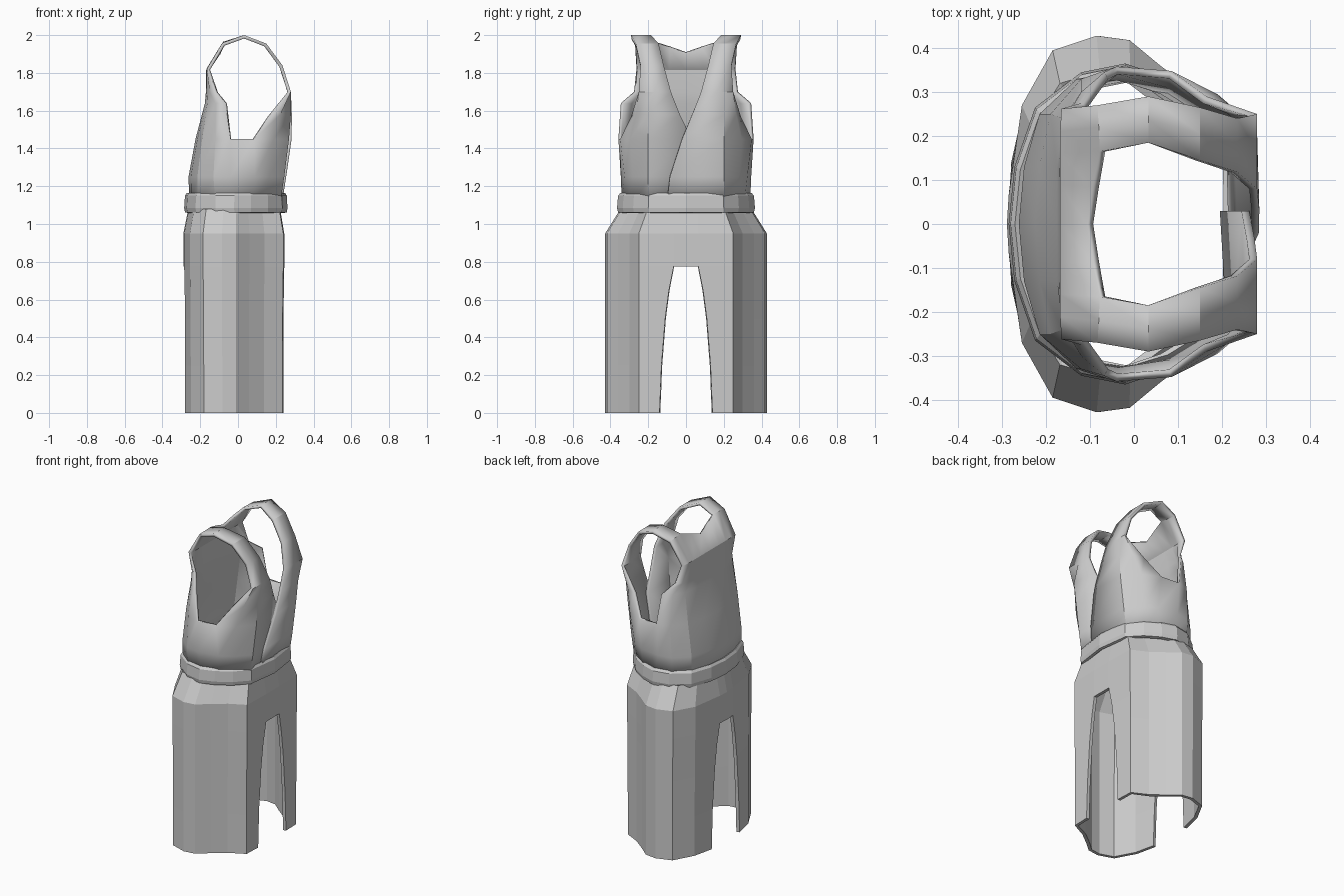
import bpy, bmesh

if "Cube" in bpy.data.objects:
    bpy.data.objects.remove(bpy.data.objects["Cube"])


def loft(bm, rows, side=1, closed=False):
    """Skin rows of (x, y, z) points; side=-1 mirrors in y."""
    grid = [[bm.verts.new((x, y * side, z)) for x, y, z in r] for r in rows]
    if closed:
        grid.append(grid[0])
    for a, b in zip(grid, grid[1:]):
        for i in range(len(a) - 1):
            f = [a[i], a[i + 1], b[i + 1], b[i]]
            bm.faces.new(f[::-1] if side > 0 else f)


def finish(bm, name, thickness=0, smooth=None):
    bmesh.ops.remove_doubles(bm, verts=bm.verts[:], dist=0.0005)
    me = bpy.data.meshes.new(name)
    bm.to_mesh(me)
    bm.free()
    ob = bpy.data.objects.new(name, me)
    bpy.context.collection.objects.link(ob)
    if thickness:
        m = ob.modifiers.new("cloth_thickness", 'SOLIDIFY')
        m.thickness = thickness
        m.offset = -1
    if smooth:
        bpy.ops.object.select_all(action='DESELECT')
        ob.select_set(True)
        bpy.context.view_layer.objects.active = ob
        bpy.ops.object.shade_smooth_by_angle(angle=smooth)
    return ob


def at(z, pts):
    return [(x, y, z) for x, y in pts]


# Skirt: half outline from back slit to front slit, mirrored
half = [(-.255, .27), (-.185, .395), (-.085, .428), (-.01, .418),
        (.06, .36), (.14, .30), (.24, .25)]
bm = bmesh.new()
# z, slit half width, x scale, y scale
levels = [(0, .14, .98, 1), (.25, .13, .98, 1), (.5, .11, .985, 1),
          (.65, .09, .99, 1), (.775, .065, 1, 1), (.95, .065, 1, 1),
          (1.08, .065, .91, .81)]
for s in (1, -1):
    rows = []
    for z, w, kx, ky in levels:
        pts = [(-.285, w)] + half + [(.245, w)]
        rows.append(at(z, [(x * kx, y * (ky if y > .1 else 1)) for x, y in pts]))
    loft(bm, rows, s)
    top = rows[4:]
    loft(bm, [[(r[0][0] - .004, 0, r[0][2]), r[0]] for r in top], s)
    loft(bm, [[r[-1], (r[-1][0], 0, r[-1][2])] for r in top], s)
finish(bm, "split_skirt", .02)

# Belt: closed band profile swept round the waist
waist = [(-.285, 0), (-.272, .13), (-.225, .265), (-.12, .345), (-.02, .365),
         (.07, .335), (.16, .28), (.235, .2), (.262, 0)]
bm = bmesh.new()
profile = [(.93, 1.058), (.985, 1.062), (1, 1.085), (.985, 1.15),
           (.95, 1.165), (.88, 1.155), (.88, 1.07)]
for s in (1, -1):
    loft(bm, [at(z, [(x * k, y * k) for x, y in waist]) for k, z in profile],
         s, closed=True)
finish(bm, "belt")

# Vest: wrapped body, back panel, shoulder straps and front panels
body = [
    (1.12, [(-.258, 0), (-.247, .13), (-.215, .25), (-.12, .325), (-.02, .34),
            (.08, .31), (.15, .265), (.225, .2)], .235, .10),
    (1.25, [(-.262, 0), (-.25, .13), (-.215, .25), (-.13, .33), (-.04, .345),
            (.09, .325), (.165, .28), (.245, .2)], .255, .085),
    (1.45, [(-.225, 0), (-.215, .13), (-.19, .25), (-.12, .33), (-.04, .358),
            (.085, .348), (.19, .295), (.27, .2)], .284, .02)]
back_rows = [
    (1.64, [(-.175, 0), (-.175, .13), (-.162, .24), (-.12, .30), (-.068, .345)]),
    (1.7, [(-.17, 0), (-.17, .13), (-.165, .21), (-.15, .25), (-.12, .275)]),
    (1.82, [(-.168, 0), (-.168, .09), (-.168, .16), (-.168, .21), (-.165, .262)])]
neck = [(-.108, 0, 1.91), (-.095, .085, 1.94), (-.078, .165, 1.965),
        (-.08, .22, 1.962), (-.083, .27, 1.958)]
# x, z, inner y, outer y over the shoulder
strap = [(.033, 2, .185, .29), (.15, 1.955, .145, .265),
         (.235, 1.84, .118, .24), (.28, 1.7, .08, .25)]

bm = bmesh.new()
for s in (1, -1):
    inset = 0 if s > 0 else .022
    rows = [at(z, p + [(x - inset, -lap if s > 0 else -.03)])
            for z, p, x, lap in body]
    loft(bm, rows, s)
    loft(bm, [rows[-1][:5]] + [at(z, p) for z, p in back_rows] + [neck], s)
    over = [neck[2:]] + [[(x, a, z), (x, (a + b) / 2, z), (x, b, z)]
                         for x, z, a, b in strap]
    loft(bm, over, s)
    a, m, b = over[-1]
    mid = [(.165, .29, 1.57), (.225, .265, 1.58), (.28, .205, 1.58),
           (.285 - inset / 2, .033, 1.58)]
    loft(bm, [rows[-1][5:], mid], s)
    loft(bm, [mid[1:], [b, m, a]], s)
    outer = [bm.verts.new((x, y * s, z)) for x, y, z in (mid[0], mid[1], b)]
    bm.faces.new(outer[::-1] if s > 0 else outer)
finish(bm, "wrap_vest", .018, .5)
